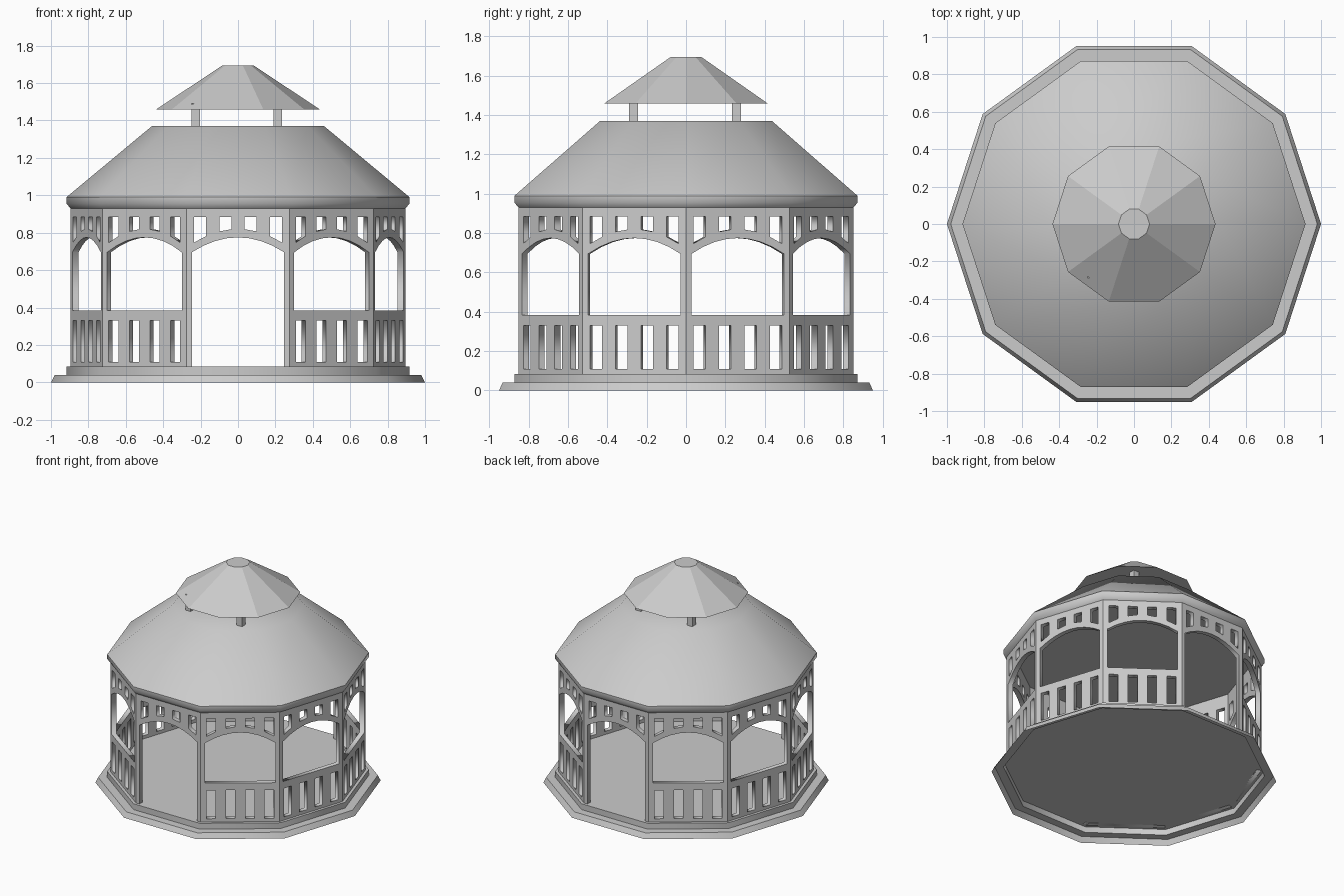
import bpy, bmesh
from math import cos, sin, pi, radians
from mathutils import Matrix

if "Cube" in bpy.data.objects:
    bpy.data.objects.remove(bpy.data.objects["Cube"])

SIDES = 10
WALL_R = 0.895            # circumradius of the wall
THICK = 0.035
FLOOR_Z, RAIL_Z, WALL_TOP = 0.085, 0.385, 0.985


def lathe(name, profile, cap_bottom=True, cap_top=True, smooth=None):
    """Ten-sided solid from (radius, z) points, bottom to top."""
    bm = bmesh.new()
    rings = [[bm.verts.new((r * cos(2 * pi * i / SIDES), r * sin(2 * pi * i / SIDES), z))
              for i in range(SIDES)] for r, z in profile]
    for a, b in zip(rings, rings[1:]):
        for i in range(SIDES):
            j = (i + 1) % SIDES
            bm.faces.new((a[i], a[j], b[j], b[i]))
    if cap_bottom:
        bm.faces.new(rings[0][::-1])
    if cap_top:
        bm.faces.new(rings[-1])
    me = bpy.data.meshes.new(name)
    bm.to_mesh(me)
    bm.free()
    ob = bpy.data.objects.new(name, me)
    bpy.context.collection.objects.link(ob)
    if smooth:
        bpy.ops.object.select_all(action='DESELECT')
        ob.select_set(True)
        bpy.context.view_layer.objects.active = ob
        bpy.ops.object.shade_smooth_by_angle(angle=radians(smooth))
    return ob


def plate(name, loops):
    """Flat plate with holes: first loop is the outline, the rest are holes."""
    cu = bpy.data.curves.new(name, 'CURVE')
    cu.dimensions = '2D'
    cu.fill_mode = 'BOTH'
    cu.extrude = THICK / 2
    for pts in loops:
        sp = cu.splines.new('POLY')
        sp.points.add(len(pts) - 1)
        for p, (x, z) in zip(sp.points, pts):
            p.co = (x, z, 0, 1)
        sp.use_cyclic_u = True
    ob = bpy.data.objects.new(name, cu)
    bpy.context.collection.objects.link(ob)
    bpy.ops.object.select_all(action='DESELECT')
    ob.select_set(True)
    bpy.context.view_layer.objects.active = ob
    bpy.ops.object.convert(target='MESH')
    me = bpy.context.view_layer.objects.active.data
    bpy.data.objects.remove(bpy.context.view_layer.objects.active)
    return me


def arch(x):
    return 0.775 - 0.08 * (x / 0.247) ** 2


# Stepped base, open underneath, with the floor on top
lathe("base_floor", [(1.0, 0), (0.98, 0.04), (0.917, 0.04), (0.917, FLOOR_Z)],
      cap_bottom=False, smooth=40)

# Wall bay loops: arched opening, frieze holes and railing holes
half = WALL_R * sin(pi / SIDES)
open_w = 0.247
arch_pts = [(x, arch(x)) for x in (open_w * (1 - i / 4) for i in range(9))]
centres = (-0.204, -0.068, 0.068, 0.204)
hw = 0.032
frieze = [[(c - hw, arch(c - hw) + 0.045), (c + hw, arch(c + hw) + 0.045),
           (c + hw, 0.885), (c - hw, 0.885)] for c in centres]
railing = [[(c - hw, 0.11), (c + hw, 0.11), (c + hw, 0.33), (c - hw, 0.33)]
           for c in centres]
outline = [(-half, FLOOR_Z), (half, FLOOR_Z), (half, WALL_TOP), (-half, WALL_TOP)]
window = [(-open_w, RAIL_Z), (open_w, RAIL_Z)] + arch_pts
door_outline = ([(half, FLOOR_Z), (half, WALL_TOP), (-half, WALL_TOP), (-half, FLOOR_Z),
                 (-open_w, FLOOR_Z)] + arch_pts[::-1] + [(open_w, FLOOR_Z)])
rail_mesh = plate("railing_bay", [outline, window] + frieze + railing)
door_mesh = plate("doorway_bay", [door_outline] + frieze)

# Ten bays around the floor, doorways at front and back
apothem = WALL_R * cos(pi / SIDES) - THICK / 2
for k in range(SIDES):
    door = k % 5 == 0
    ob = bpy.data.objects.new(("doorway_bay_" if door else "railing_bay_") + str(k),
                              door_mesh if door else rail_mesh)
    ob.matrix_world = (Matrix.Rotation(2 * pi * k / SIDES, 4, 'Z')
                       @ Matrix.Translation((0, -apothem, 0))
                       @ Matrix.Rotation(pi / 2, 4, 'X'))
    bpy.context.collection.objects.link(ob)

# Flared eave band and main roof
lathe("eave_band", [(WALL_R, 0.93), (0.917, 0.955), (0.917, 0.99)],
      cap_bottom=False, cap_top=False, smooth=45)
lathe("main_roof", [(0.917, 0.99), (0.46, 1.37)], smooth=45)

# Cupola posts and cupola roof
for x in (-0.226, 0.213):
    for y in (-0.266, 0.256):
        bpy.ops.mesh.primitive_cube_add(size=1, location=(x, y, 1.425))
        post = bpy.context.object
        post.name = "cupola_post"
        post.scale = (0.046, 0.046, 0.13)
lathe("cupola_roof", [(0.436, 1.46), (0.083, 1.695)])
